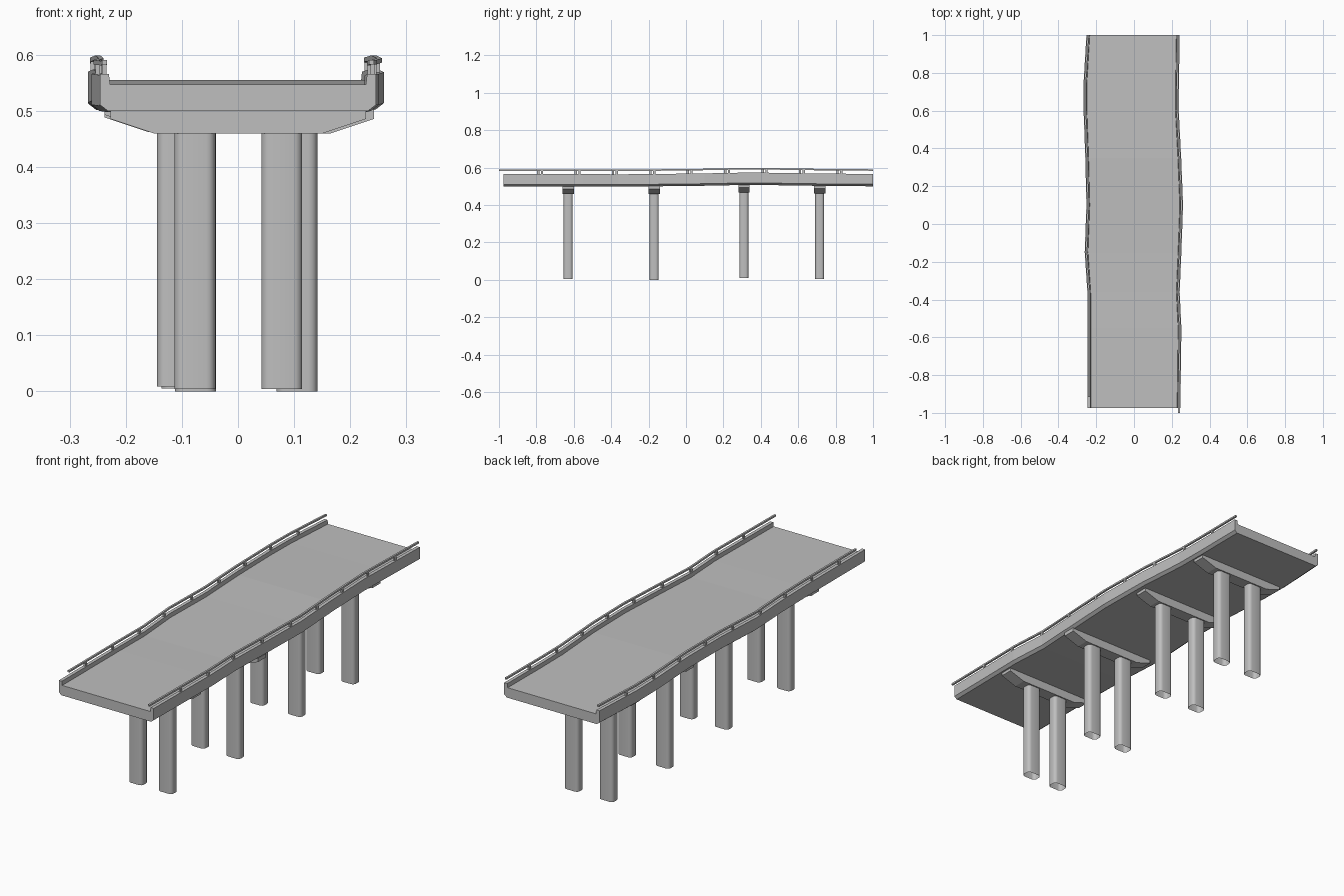
import bpy, bmesh, math
from mathutils import Vector

cube = bpy.data.objects.get("Cube")
if cube:
    bpy.data.objects.remove(cube, do_unlink=True)

concrete = bpy.data.materials.new("concrete_grey")
concrete.use_nodes = True
GREY = (0.52, 0.52, 0.52, 1)
concrete.diffuse_color = GREY
concrete.node_tree.nodes["Principled BSDF"].inputs["Base Color"].default_value = GREY

# Uneven road line: y, right edge, left edge, height offset
STATIONS = [
    (-0.975, -0.246, 0.246, 0.0), (-0.55, -0.246, 0.251, 0.0),
    (-0.36, -0.247, 0.242, -0.002), (-0.15, -0.261, 0.251, 0.0),
    (0.1, -0.252, 0.26, 0.003), (0.35, -0.258, 0.25, 0.008),
    (0.6, -0.267, 0.237, 0.004), (0.75, -0.267, 0.238, 0.002),
    (1.0, -0.252, 0.242, 0.0),
]


def road(y):
    """Edges and height offset of the road at any y."""
    for a, b in zip(STATIONS, STATIONS[1:]):
        if y <= b[0]:
            break
    t = (y - a[0]) / (b[0] - a[0])
    return [p + (q - p) * t for p, q in zip(a[1:], b[1:])]


def loft(name, rings, caps=(True, True), smooth=False):
    """Skin a list of closed rings of points into one object."""
    bm = bmesh.new()
    loops = [[bm.verts.new(p) for p in ring] for ring in rings]
    n = len(loops[0])
    for a, b in zip(loops, loops[1:]):
        for i in range(n):
            j = (i + 1) % n
            bm.faces.new((a[i], a[j], b[j], b[i]))
    for loop, closed in zip((loops[0], loops[-1]), caps):
        if closed:
            bm.faces.new(loop)
    bmesh.ops.recalc_face_normals(bm, faces=bm.faces)
    mesh = bpy.data.meshes.new(name)
    bm.to_mesh(mesh)
    bm.free()
    mesh.materials.append(concrete)
    obj = bpy.data.objects.new(name, mesh)
    bpy.context.collection.objects.link(obj)
    if smooth:
        bpy.ops.object.select_all(action="DESELECT")
        obj.select_set(True)
        bpy.context.view_layer.objects.active = obj
        bpy.ops.object.shade_smooth_by_angle(angle=math.radians(40))
    return obj


def rounded_rect(cx, cy, z, w, d, r, steps=4):
    pts = []
    for k, (sx, sy) in enumerate([(1, 1), (-1, 1), (-1, -1), (1, -1)]):
        for s in range(steps + 1):
            a = math.pi / 2 * (k + s / steps)
            pts.append(Vector((cx + sx * (w / 2 - r) + r * math.cos(a),
                               cy + sy * (d / 2 - r) + r * math.sin(a), z)))
    return pts


# Deck with raised kerbs and chamfered lower edges
HALF_SECTION = [(0.014, 0.5), (0, 0.511), (0, 0.566), (0.016, 0.566), (0.018, 0.547)]


def deck_ring(y, right, left, dz):
    half = [(left - inset, z) for inset, z in HALF_SECTION]
    other = [(right + inset, z) for inset, z in reversed(HALF_SECTION)]
    return [(x, y, z + dz) for x, z in half + other]


loft("deck", [deck_ring(*s) for s in STATIONS])


# Railings: a continuous bar on short posts
def rail_x(y, side):
    right, left, dz = road(y)
    return left - 0.008 if side == "left" else right + 0.008


def box_ring(x, y, z, w, h):
    return [(x + i * w / 2, y, z + j * h / 2) for i, j in [(-1, -1), (1, -1), (1, 1), (-1, 1)]]


for side, start, first_post in [("left", -1.0, -0.77), ("right", -0.915, -0.79)]:
    ys = [start] + [s[0] for s in STATIONS if s[0] > start + 0.05]
    loft(side + "_rail", [box_ring(rail_x(y, side), y, 0.587 + road(y)[2], 0.009, 0.008)
                          for y in ys])
    for k in range(9):
        y = first_post + 0.2 * k
        x, z = rail_x(y, side), 0.574 + road(y)[2]
        loft(f"{side}_rail_post_{k + 1}",
             [box_ring(x, y + e, z, 0.008, 0.022) for e in (-0.006, 0.006)])

# Piers: a tapered cross beam on two rounded columns with open feet
PIERS = [(-0.63, -0.077, 0.078, 0.004), (-0.17, -0.076, 0.105, 0.0),
         (0.31, -0.108, 0.088, 0.009), (0.715, -0.1, 0.08, 0.005)]
BEAM_HALF = [(0.15, 0.46), (0.228, 0.486), (0.228, 0.503)]

for n, (y, x_right, x_left, foot) in enumerate(PIERS, 1):
    centre, dz = (x_right + x_left) / 2, road(y)[2]
    outline = BEAM_HALF + [(-x, z) for x, z in reversed(BEAM_HALF)]
    loft(f"cross_beam_{n}", [[(centre + x, y + e, z + dz) for x, z in outline]
                             for e in (-0.03, 0.03)])
    for side, x in (("right", x_right), ("left", x_left)):
        loft(f"{side}_column_{n}",
             [rounded_rect(x, y, z, 0.073, 0.048, 0.016) for z in (foot, 0.465 + dz)],
             caps=(False, False), smooth=True)
